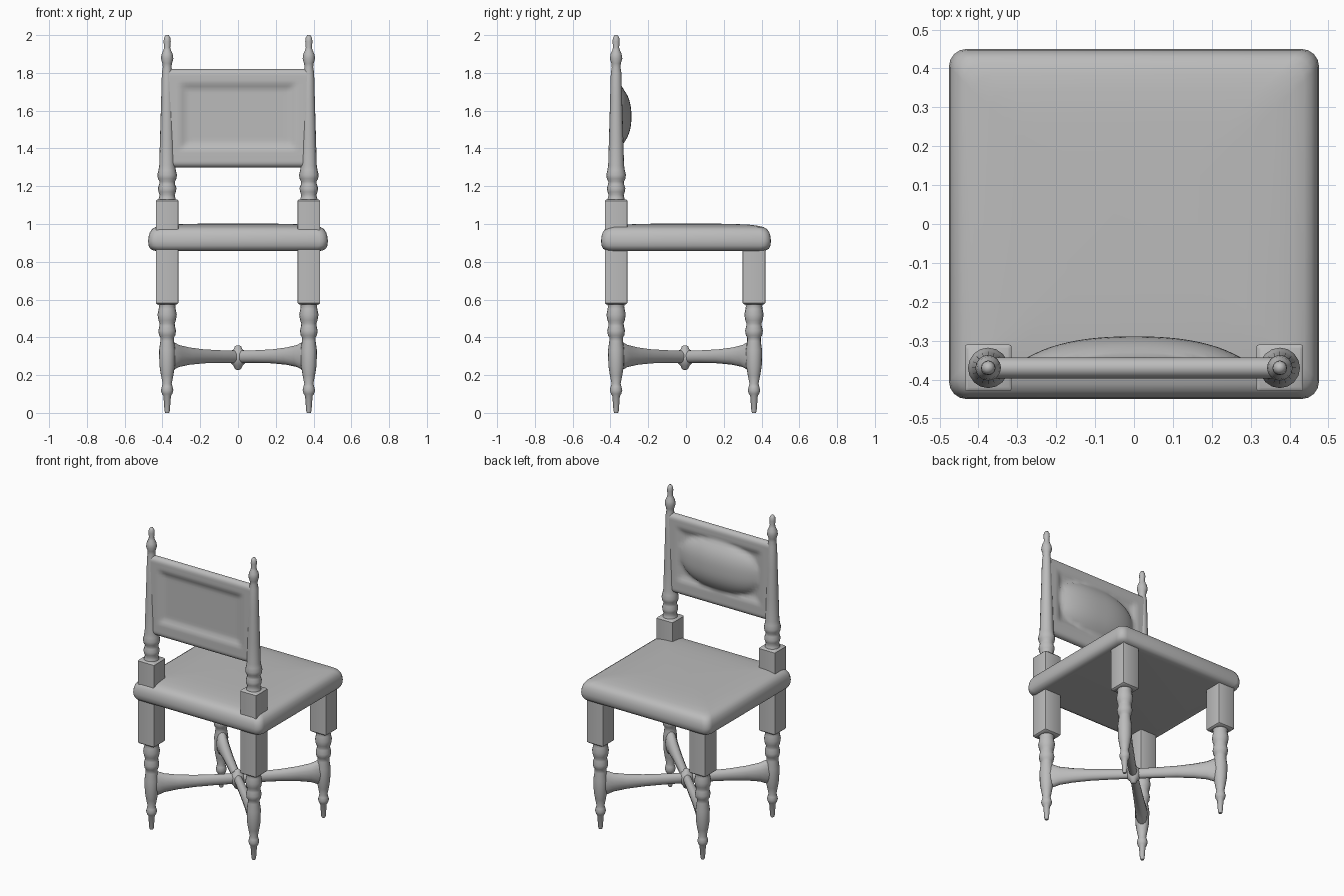
import bpy, bmesh, math
from mathutils import Vector

if "Cube" in bpy.data.objects:
    bpy.data.objects.remove(bpy.data.objects["Cube"])

grey = bpy.data.materials.new("plain grey")
grey.diffuse_color = (0.5, 0.5, 0.5, 1)
grey.use_nodes = True
grey.node_tree.nodes["Principled BSDF"].inputs["Base Color"].default_value = grey.diffuse_color


def finish(name, bm, angle=40):
    bmesh.ops.remove_doubles(bm, verts=bm.verts, dist=1e-5)
    bmesh.ops.recalc_face_normals(bm, faces=bm.faces)
    me = bpy.data.meshes.new(name)
    bm.to_mesh(me)
    bm.free()
    ob = bpy.data.objects.new(name, me)
    bpy.context.collection.objects.link(ob)
    me.materials.append(grey)
    bpy.ops.object.select_all(action='DESELECT')
    ob.select_set(True)
    bpy.context.view_layer.objects.active = ob
    bpy.ops.object.shade_smooth_by_angle(angle=math.radians(angle))
    return ob


def loft(name, rings, angle=40):
    """Skin a list of equal-length point rings and cap both ends."""
    bm = bmesh.new()
    rows = [[bm.verts.new(p) for p in r] for r in rings]
    n = len(rows[0])
    for a, b in zip(rows, rows[1:]):
        for i in range(n):
            j = (i + 1) % n
            bm.faces.new((a[i], a[j], b[j], b[i]))
    bm.faces.new(rows[0])
    bm.faces.new(rows[-1])
    return finish(name, bm, angle)


def turned(name, x, y, profile, n=16):
    rings = [[(x + r * math.cos(2 * math.pi * i / n), y + r * math.sin(2 * math.pi * i / n), z)
              for i in range(n)] for z, r in profile]
    return loft(name, rings, 60)


def rounded_rect(hx, hy, r, z, cx=0, cy=0, k=5):
    pts = []
    for q, (sx, sy) in enumerate(((1, 1), (-1, 1), (-1, -1), (1, -1))):
        for i in range(k):
            a = math.pi / 2 * (q + i / (k - 1))
            pts.append((cx + sx * (hx - r) + r * math.cos(a), cy + sy * (hy - r) + r * math.sin(a), z))
    return pts


def block(name, x, y, z0, z1, h=0.06, e=0.007):
    levels = ((z0, h - e), (z0 + e, h), (z1 - e, h), (z1, h - e))
    return loft(name, [rounded_rect(s, s, 0.006, z, x, y, 3) for z, s in levels])


LEG = [(0.0, 0.010), (0.01, 0.014), (0.09, 0.020), (0.10, 0.027), (0.12, 0.033), (0.14, 0.028),
       (0.155, 0.024), (0.20, 0.033), (0.25, 0.041), (0.33, 0.043), (0.38, 0.036), (0.40, 0.036),
       (0.41, 0.043), (0.435, 0.047), (0.46, 0.041), (0.475, 0.040), (0.49, 0.046), (0.52, 0.051),
       (0.55, 0.045), (0.565, 0.043), (0.59, 0.050)]
POST = [(1.12, 0.048), (1.14, 0.043), (1.155, 0.040), (1.17, 0.046), (1.19, 0.049), (1.21, 0.042),
        (1.225, 0.041), (1.24, 0.049), (1.26, 0.052), (1.285, 0.046), (1.31, 0.042), (1.45, 0.038),
        (1.65, 0.032), (1.80, 0.028), (1.83, 0.023), (1.85, 0.025), (1.875, 0.033), (1.90, 0.029),
        (1.92, 0.020), (1.935, 0.016), (1.965, 0.019), (1.985, 0.017), (2.0, 0.008)]
PX, BACK, FRONT = 0.375, -0.37, 0.36

# legs with square blocks, and the backrest posts
for side, sx in (("left", -1), ("right", 1)):
    for row, y in (("back", BACK), ("front", FRONT)):
        turned(f"{row}_{side}_leg", sx * PX, y, LEG)
        block(f"{row}_{side}_leg_block", sx * PX, y, 0.575, 0.88)
    block(f"{side}_post_block", sx * PX, BACK, 0.90, 1.13)
    turned(f"{side}_post", sx * PX, BACK, POST)

# padded seat with rounded edges and a slightly domed top
SEAT = [(0.857, 0.05), (0.859, 0.03), (0.868, 0.012), (0.885, 0.003), (0.91, 0.0), (0.935, 0.003),
        (0.955, 0.009), (0.972, 0.02), (0.983, 0.038), (0.990, 0.065), (0.996, 0.11), (1.0, 0.19),
        (1.002, 0.30)]
loft("seat", [rounded_rect(0.476 - d, 0.45 - d, 0.045, z) for z, d in SEAT], 60)

# crossed stretcher arms flaring where they meet the legs
CENTRE = Vector((0, -0.005, 0.297))
ARM = [(0.0, 0.024, 0.033), (0.25, 0.026, 0.034), (0.50, 0.029, 0.038), (0.70, 0.032, 0.047),
       (0.85, 0.035, 0.060), (0.92, 0.037, 0.075), (1.0, 0.030, 0.085)]
for name, x, y in (("back_left", -PX, BACK), ("back_right", PX, BACK),
                   ("front_left", -PX, FRONT), ("front_right", PX, FRONT)):
    end = Vector((x, y, 0.302))
    across = Vector((-(y - CENTRE.y), x, 0)).normalized()
    rings = []
    for t, w, h in ARM:
        c = CENTRE.lerp(end, t)
        rings.append([c + across * w * math.cos(a) + Vector((0, 0, h * math.sin(a)))
                      for a in (2 * math.pi * i / 14 for i in range(14))])
    loft(f"{name}_stretcher", rings, 60)

# turned boss at the crossing
turned("stretcher_boss", 0, -0.005, [(0.228, 0.008), (0.234, 0.017), (0.25, 0.024), (0.262, 0.036),
       (0.295, 0.043), (0.328, 0.036), (0.338, 0.022), (0.352, 0.017), (0.358, 0.007)])


# backrest: rounded rails, a dished front and a bulging back
def smooth(a, b, v):
    t = min(1, max(0, (v - a) / (b - a)))
    return t * t * (3 - 2 * t)


Z0, Z1, HX = 1.30, 1.82, 0.365
NX, NZ = 40, 40
bm = bmesh.new()
sheets = []
for s in (-1, 1):
    grid = []
    for j in range(NZ + 1):
        z = (Z0 + Z1) / 2 - (Z1 - Z0) / 2 * math.cos(math.pi * j / NZ)
        line = []
        for i in range(NX + 1):
            x = -HX + 2 * HX * i / NX
            e = min(z - Z0, Z1 - z)
            t = 0.027 * math.sqrt(max(0, 1 - (1 - min(1, e / 0.03)) ** 2))
            # distance inside the framed opening
            d = min(0.315 - abs(x), z - 1.385, 1.755 - z)
            dish = 0.016 * smooth(0, 0.05, d)
            if s < 0:
                y = BACK - t + dish
            else:
                u = (abs(x) / 0.29) ** 2.4 + (abs(z - 1.57) / 0.165) ** 2.4
                y = BACK + t - dish + 0.070 * max(0, 1 - u) ** 0.75
            line.append(bm.verts.new((x, y, z)))
        grid.append(line)
    for j in range(NZ):
        for i in range(NX):
            bm.faces.new((grid[j][i], grid[j][i + 1], grid[j + 1][i + 1], grid[j + 1][i]))
    sheets.append(grid)
f, b = sheets
for i in (0, NX):
    for j in range(NZ):
        bm.faces.new((f[j][i], f[j + 1][i], b[j + 1][i], b[j][i]))
finish("backrest_panel", bm, 60)
